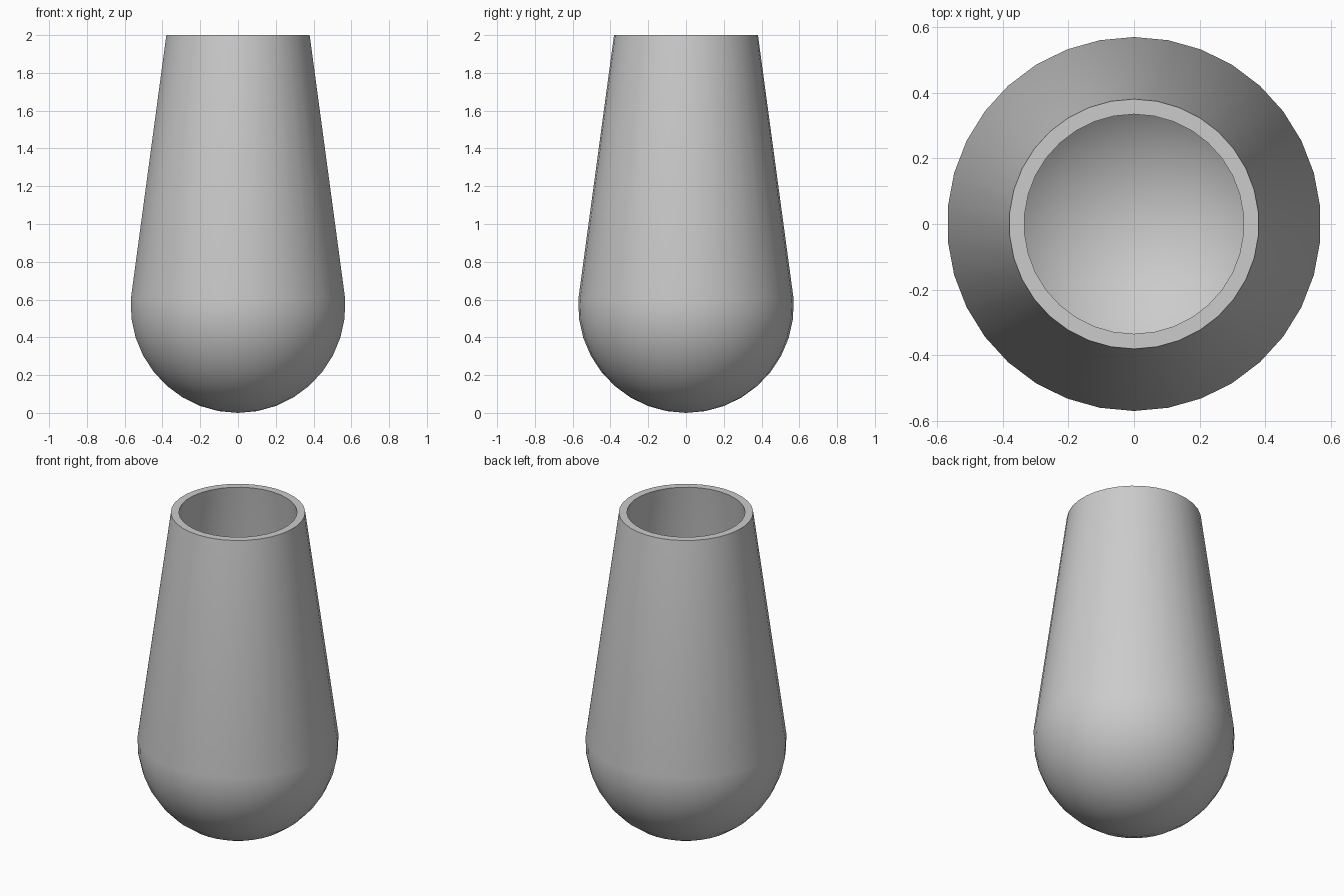
import bpy, bmesh
from math import sin, cos, asin, pi

if "Cube" in bpy.data.objects:
    bpy.data.objects.remove(bpy.data.objects["Cube"])

SEGS = 34      # sides around the axis
RINGS = 9      # rings in the round bottom
CENTRE = 0.571 # height of the bowl centre
JOIN_Z = 0.60  # height where bowl meets the tapered wall


def half_profile(radius, top_radius):
    # round bottom from the pole up to the join, then a straight taper to the rim
    end = pi / 2 + asin((JOIN_Z - CENTRE) / radius)
    pts = [(radius * sin(end * i / RINGS), CENTRE - radius * cos(end * i / RINGS))
           for i in range(RINGS + 1)]
    return pts + [(top_radius, 2.0)]


# outer skin up, across the flat rim, inner skin down
profile = half_profile(0.571, 0.381) + half_profile(0.524, 0.335)[::-1]

bm = bmesh.new()
verts = [bm.verts.new((0, r, z)) for r, z in profile]
edges = [bm.edges.new(pair) for pair in zip(verts, verts[1:])]
bmesh.ops.spin(bm, geom=verts + edges, cent=(0, 0, 0), axis=(0, 0, 1),
               angle=2 * pi, steps=SEGS, use_merge=True)
bmesh.ops.remove_doubles(bm, verts=bm.verts, dist=1e-4)
bmesh.ops.recalc_face_normals(bm, faces=bm.faces)

mesh = bpy.data.meshes.new("tapered_cup")
bm.to_mesh(mesh)
bm.free()
cup = bpy.data.objects.new("tapered_cup", mesh)
bpy.context.collection.objects.link(cup)

# smooth walls with a sharp rim
bpy.context.view_layer.objects.active = cup
cup.select_set(True)
bpy.ops.object.shade_smooth_by_angle(angle=0.6)
